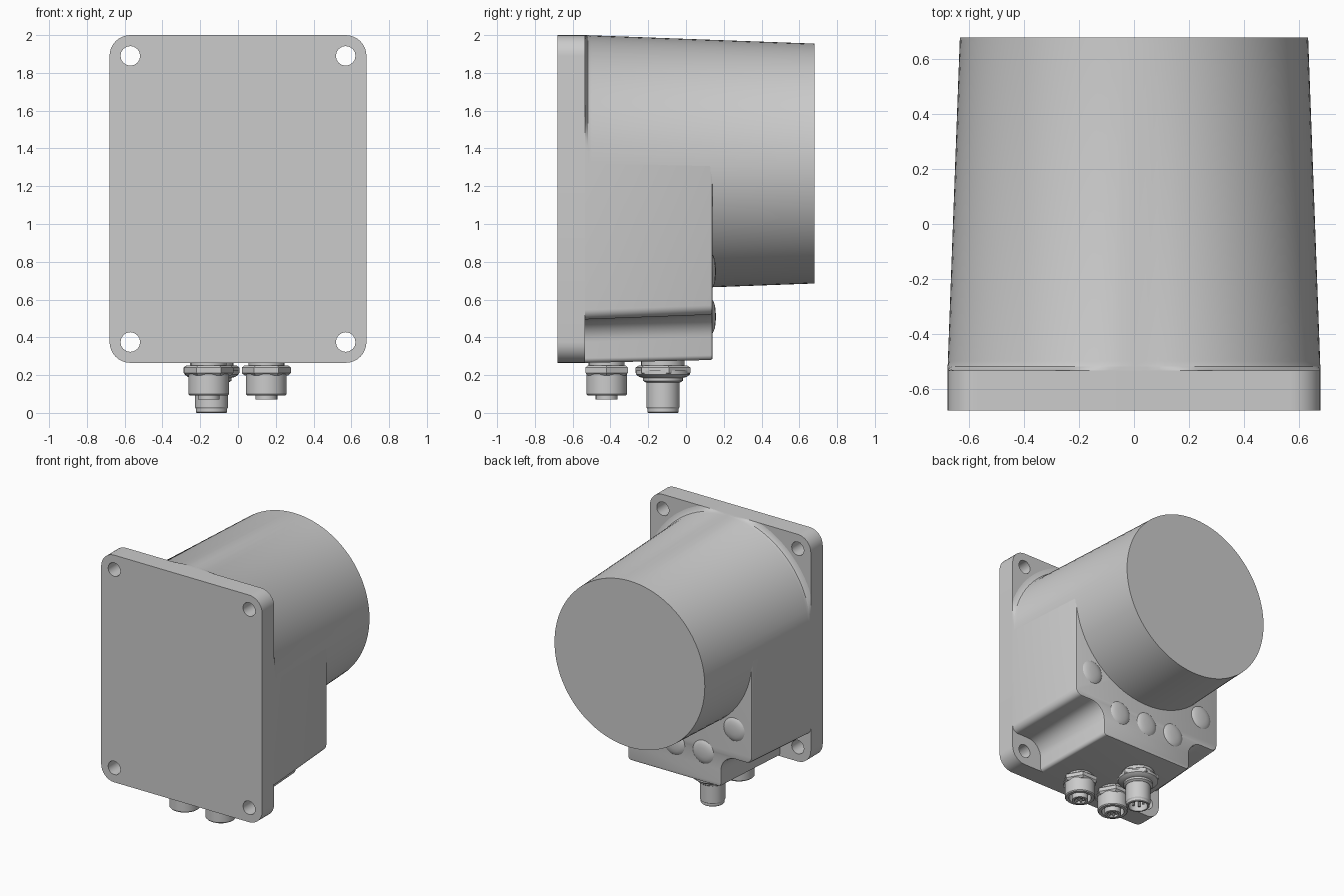
import bpy, bmesh, math
from mathutils import Matrix, Vector

cube = bpy.data.objects.get("Cube")
if cube:
    bpy.data.objects.remove(cube, do_unlink=True)

GREY = (0.6, 0.6, 0.6, 1.0)
grey = bpy.data.materials.new("light grey")
grey.use_nodes = True
grey.diffuse_color = GREY
grey.node_tree.nodes["Principled BSDF"].inputs["Base Color"].default_value = GREY

ALONG_Y = Matrix.Rotation(-math.pi / 2, 4, 'X')
DRUM_Z = 1.32
BASE_Y = -0.535     # back of the mounting plate
HALF = 0.68


def finish(name, bm, angle=30):
    """Turn a bmesh into a smooth shaded object with sharp edges kept."""
    bmesh.ops.remove_doubles(bm, verts=bm.verts, dist=1e-5)
    bmesh.ops.recalc_face_normals(bm, faces=bm.faces)
    mesh = bpy.data.meshes.new(name)
    bm.to_mesh(mesh)
    bm.free()
    mesh.materials.append(grey)
    obj = bpy.data.objects.new(name, mesh)
    bpy.context.collection.objects.link(obj)
    bpy.ops.object.select_all(action='DESELECT')
    obj.select_set(True)
    bpy.context.view_layer.objects.active = obj
    bpy.ops.object.shade_smooth_by_angle(angle=math.radians(angle))
    return obj


def loft(bm, rings):
    """Skin closed rings of points and cap both ends."""
    loops = [[bm.verts.new(p) for p in ring] for ring in rings]
    n = len(loops[0])
    for a, b in zip(loops, loops[1:]):
        for i in range(n):
            j = (i + 1) % n
            bm.faces.new((a[i], a[j], b[j], b[i]))
    bm.faces.new(loops[0])
    bm.faces.new(loops[-1])


def lathe(name, profile, at, n=40, turn=0.0, matrix=None):
    """Spin (radius, height) pairs around z, then place."""
    bm = bmesh.new()
    loft(bm, [[(r * math.cos(turn + math.tau * i / n),
                r * math.sin(turn + math.tau * i / n), h) for i in range(n)]
              for r, h in profile])
    place = Matrix.Translation(at) @ (matrix or Matrix.Identity(4))
    bmesh.ops.transform(bm, matrix=place, verts=bm.verts)
    return finish(name, bm)


def arc(cx, cz, r, start, end, steps=8):
    return [(cx + r * math.cos(math.radians(start + (end - start) * i / steps)),
             cz + r * math.sin(math.radians(start + (end - start) * i / steps)))
            for i in range(steps + 1)]


# Mounting plate: rounded rectangle with four screw holes
def mounting_plate():
    bm = bmesh.new()
    low, high, r = 0.265, 2.0, 0.11
    x = HALF - r
    outline = (arc(x, high - r, r, 0, 90) + arc(-x, high - r, r, 90, 180)
               + arc(-x, low + r, r, 180, 270) + arc(x, low + r, r, 270, 360))
    holes = [arc(sx * 0.57, z, 0.052, 0, 337.5, 15)
             for sx in (-1, 1) for z in (0.375, 1.89)]
    edges = []
    for path in [outline] + holes:
        vs = [bm.verts.new((px, -HALF, pz)) for px, pz in path]
        edges += [bm.edges.new((vs[i - 1], vs[i])) for i in range(len(vs))]
    bmesh.ops.triangle_fill(bm, edges=edges, use_beauty=True)
    grown = bmesh.ops.extrude_face_region(bm, geom=bm.faces[:])["geom"]
    moved = [g for g in grown if isinstance(g, bmesh.types.BMVert)]
    bmesh.ops.translate(bm, verts=moved, vec=(0, BASE_Y + HALF, 0))
    finish("mounting_plate", bm)


mounting_plate()


# Lower housing: drafted block with rounded notches around the lower screws
def housing_section(y, d):
    w, side, top, low = HALF - d, 0.42 - d, 0.495 + d, 0.265 + 0.6 * d
    half = [(w, DRUM_Z)]
    half += arc(w - 0.05, top + 0.05, 0.05, 0, -90)
    half += arc(side + 0.12, top - 0.12, 0.12, 90, 180)
    half += arc(side - 0.025, low + 0.025, 0.025, 0, -90)
    return [(x, y, z) for x, z in half] + [(-x, y, z) for x, z in reversed(half)]


bm = bmesh.new()
loft(bm, [housing_section(y, d) for y, d in
          ((BASE_Y, 0), (0.128, 0.025), (0.137, 0.029), (0.14, 0.037))])
finish("lower_housing", bm)

# Tapered drum with a small fillet against the plate corners
drum = lathe("drum", [(0.725, BASE_Y), (0.7, BASE_Y + 0.006),
                      (0.686, BASE_Y + 0.016), (0.679, BASE_Y + 0.035),
                      (0.635, HALF)],
             (0, 0, DRUM_Z), n=96, matrix=ALONG_Y)
for v in drum.data.vertices:
    limit = HALF - 0.037 * (v.co.y - BASE_Y)
    v.co.z = min(v.co.z, DRUM_Z + limit)
    v.co.x = max(-limit, min(limit, v.co.x))
    if v.co.z < DRUM_Z:     # no fillet where the drum sinks into the housing
        out = Vector((v.co.x, v.co.z - DRUM_Z))
        if out.length > limit:
            out = out.normalized() * limit
            v.co.x, v.co.z = out.x, out.y + DRUM_Z

# Indicator domes on the back of the housing
dome = [(0.088, -0.01), (0.088, 0.002), (0.08, 0.008), (0.06, 0.015),
        (0.035, 0.019), (0.005, 0.02)]
for i, (x, z) in enumerate(((0.505, 0.75), (0.245, 0.51), (0, 0.51),
                            (-0.245, 0.51), (-0.505, 0.75))):
    lathe(f"indicator_{i + 1}", dome, (x, 0.138, z), n=28, matrix=ALONG_Y)


# Connectors under the housing
def hex_nut(name, at, r, turn):
    lathe(name, [(r * 0.9, 0.25), (r, 0.24), (r, 0.212), (r * 0.88, 0.197)],
          at, n=6, turn=turn)


def pins(name, at, ring, r, low, high, count=5):
    for i in range(count):
        a = math.tau * i / count
        lathe(f"{name}_{i + 1}", [(r, low), (r, high)],
              (at[0] + ring * math.cos(a), at[1] + ring * math.sin(a), 0), n=10)


for label, x in (("left", 0.15), ("right", -0.155)):
    at = (x, -0.42, 0)
    lathe(f"{label}_socket_neck", [(0.095, 0.3), (0.095, 0.24)], at)
    hex_nut(f"{label}_socket_nut", at, 0.13, 0)
    lathe(f"{label}_socket_body",
          [(0.108, 0.215), (0.108, 0.1), (0.102, 0.093), (0.08, 0.093),
           (0.08, 0.15), (0.058, 0.15), (0.058, 0.071), (0.04, 0.071),
           (0.04, 0.09), (0.001, 0.09)], at)
    pins(f"{label}_socket_contact", at, 0.026, 0.007, 0.074, 0.095)

plug = (-0.14, -0.122, 0)
lathe("plug_neck", [(0.115, 0.3), (0.115, 0.24)], plug)
hex_nut("plug_nut", plug, 0.152, math.radians(12))
lathe("plug_washer", [(0.143, 0.224), (0.143, 0.204), (0.125, 0.19),
                      (0.105, 0.185), (0.105, 0.17), (0.09, 0.16)], plug)
lathe("plug_body",
      [(0.088, 0.2), (0.088, 0.03), (0.083, 0.022), (0.083, 0.004),
       (0.079, 0), (0.068, 0), (0.068, 0.09), (0.001, 0.09)], plug)
pins("plug_pin", plug, 0.038, 0.009, 0.02, 0.1)
